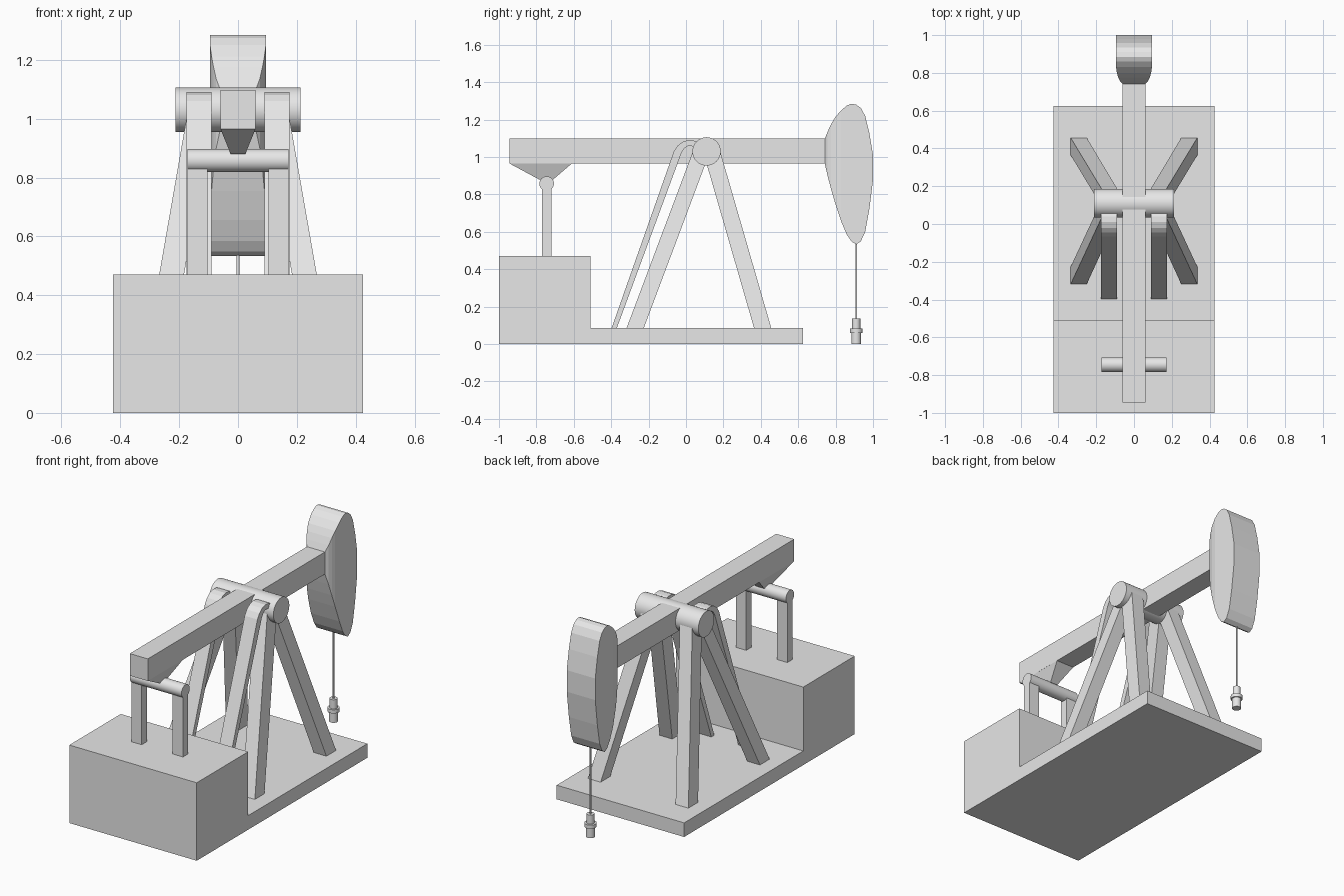
import bpy, bmesh, math
from mathutils import Matrix, Vector

cube = bpy.data.objects.get("Cube")
if cube:
    bpy.data.objects.remove(cube, do_unlink=True)

grey = bpy.data.materials.new("plain_grey")
grey.use_nodes = True
grey.diffuse_color = (0.8, 0.8, 0.8, 1)
grey.node_tree.nodes["Principled BSDF"].inputs["Base Color"].default_value = (0.8, 0.8, 0.8, 1)


def finish(name, bm, smooth=False):
    bmesh.ops.recalc_face_normals(bm, faces=bm.faces)
    mesh = bpy.data.meshes.new(name)
    bm.to_mesh(mesh)
    bm.free()
    mesh.materials.append(grey)
    ob = bpy.data.objects.new(name, mesh)
    bpy.context.collection.objects.link(ob)
    if smooth:
        bpy.ops.object.select_all(action='DESELECT')
        ob.select_set(True)
        bpy.context.view_layer.objects.active = ob
        bpy.ops.object.shade_smooth_by_angle(angle=math.radians(35))
    return ob


def loft(name, rings, smooth=False):
    """Skin a list of equal-sized point rings and cap both ends."""
    bm = bmesh.new()
    vs = [[bm.verts.new(p) for p in ring] for ring in rings]
    n = len(vs[0])
    for a, b in zip(vs, vs[1:]):
        for i in range(n):
            j = (i + 1) % n
            bm.faces.new((a[i], a[j], b[j], b[i]))
    bm.faces.new(vs[0])
    bm.faces.new(vs[-1])
    return finish(name, bm, smooth)


def rect(x0, x1, y0, y1, z):
    return [(x0, y0, z), (x1, y0, z), (x1, y1, z), (x0, y1, z)]


def box(name, x0, x1, y0, y1, z0, z1):
    return loft(name, [rect(x0, x1, y0, y1, z0), rect(x0, x1, y0, y1, z1)])


def extrude_x(name, profile, x0, x1, smooth=False):
    """Side profile of (y, z) points pushed across x."""
    return loft(name, [[(x, y, z) for y, z in profile] for x in (x0, x1)], smooth)


def cylinder(name, centre, radius, length, along_x=False, segments=24):
    bm = bmesh.new()
    m = Matrix.Translation(Vector(centre))
    if along_x:
        m = m @ Matrix.Rotation(math.pi / 2, 4, 'Y')
    bmesh.ops.create_cone(bm, cap_ends=True, segments=segments, radius1=radius,
                          radius2=radius, depth=length, matrix=m)
    return finish(name, bm, True)


# Base slab with the raised engine block at the front
extrude_x("base", [(-1, 0), (0.625, 0), (0.625, 0.085), (-0.51, 0.085),
                   (-0.51, 0.47), (-1, 0.47)], -0.425, 0.425)

# Walking beam
box("walking_beam", -0.06, 0.06, -0.945, 0.78, 0.965, 1.098)

# Head at the back of the beam: (y, bottom, top, half width)
head = [(0.742, 0.965, 1.098, 0.06), (0.757, 0.90, 1.135, 0.074),
        (0.775, 0.83, 1.175, 0.083), (0.797, 0.755, 1.212, 0.09),
        (0.83, 0.655, 1.25, 0.095), (0.86, 0.585, 1.275, 0.095),
        (0.885, 0.548, 1.285, 0.095), (0.91, 0.533, 1.28, 0.095),
        (0.935, 0.55, 1.262, 0.095), (0.958, 0.60, 1.22, 0.095),
        (0.98, 0.72, 1.13, 0.095), (1.0, 0.88, 1.01, 0.095)]
loft("beam_head", [[(-w, y, lo), (w, y, lo), (w, y, hi), (-w, y, hi)]
                   for y, lo, hi, w in head])

# Hanging rod and its stepped weight
cylinder("pump_rod", (0, 0.91, 0.335), 0.005, 0.43, segments=12)
for name, r, z0, z1 in (("weight_lower", 0.026, 0, 0.065),
                        ("weight_flange", 0.034, 0.06, 0.082),
                        ("weight_upper", 0.022, 0.08, 0.137)):
    cylinder(name, (0, 0.91, (z0 + z1) / 2), r, z1 - z0, segments=16)

# Main axle
cylinder("main_axle", (0, 0.11, 1.03), 0.076, 0.424, True, 32)

# Tapered bracket and cross bar under the front of the beam
loft("beam_bracket", [rect(-0.06, 0.06, -0.945, -0.61, 0.966),
                      rect(-0.025, 0.025, -0.785, -0.71, 0.88)])
cylinder("cross_bar", (0, -0.745, 0.858), 0.039, 0.344, True)

# Strip profile of the bent brace that hooks over the axle
brace = [(-0.398, 0.085), (-0.065, 1.03), (-0.045, 1.06), (-0.02, 1.08),
         (0.01, 1.09), (0.04, 1.088), (0.08, 1.075),
         (0.08, 1.04), (0.04, 1.057), (0.01, 1.06), (-0.01, 1.046),
         (-0.025, 1.02), (-0.37, 0.085)]

# Paired parts on both sides
for side, s in (("left", 1), ("right", -1)):
    # Splayed frame legs: foot and top centres in y
    for end, foot_y, top_y in (("front", -0.272, 0.083), ("back", 0.41, 0.137)):
        loft(f"{end}_leg_{side}", [
            rect(s * 0.25, s * 0.335, foot_y - 0.046, foot_y + 0.046, 0.085),
            rect(s * 0.087, s * 0.17, top_y - 0.046, top_y + 0.046, 1.03)])
    extrude_x(f"bent_brace_{side}", brace, s * 0.09, s * 0.175)
    box(f"bar_post_{side}", s * 0.103, s * 0.172, -0.77, -0.72, 0.47, 0.86)
